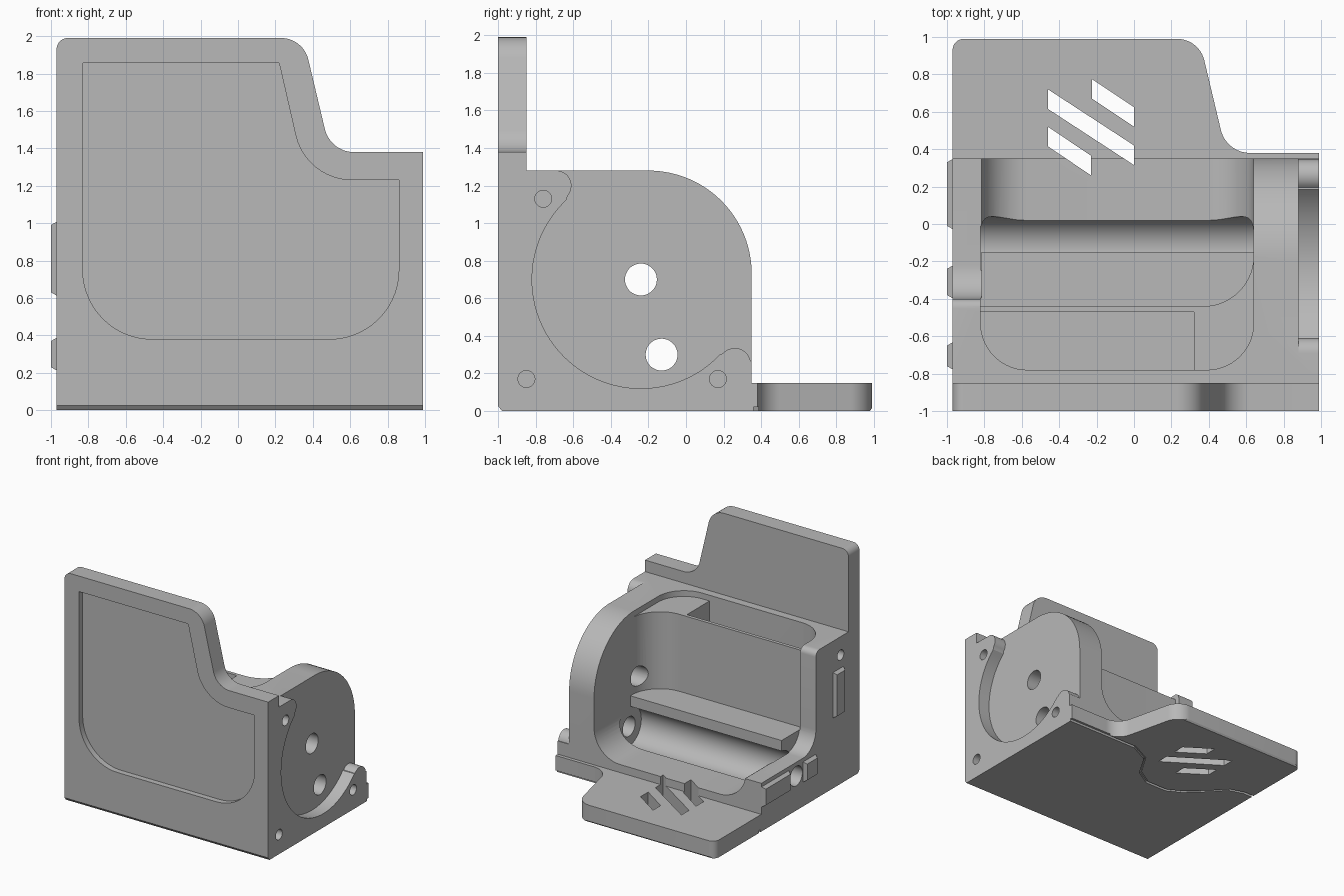
import bpy, bmesh, math

cube = bpy.data.objects.get("Cube")
if cube:
    bpy.data.objects.remove(cube, do_unlink=True)

grey = bpy.data.materials.new("plain grey")
grey.use_nodes = True
COLOUR = (0.48, 0.48, 0.48, 1)
grey.diffuse_color = COLOUR
for node in grey.node_tree.nodes:
    if node.type == "BSDF_PRINCIPLED":
        node.inputs["Base Color"].default_value = COLOUR


def arc(cu, cv, r, start, end, n=14):
    angles = [math.radians(start + (end - start) * i / n) for i in range(n + 1)]
    return [(cu + r * math.cos(a), cv + r * math.sin(a)) for a in angles]


def circle(cu, cv, r):
    return arc(cu, cv, r, 0, 360, 36)[:-1]


def prism(name, points, axis, low, high, inset=0):
    """Extrude a profile along an axis; inset shrinks the low end."""
    place = {"x": lambda u, v, w: (w, u, v),
             "y": lambda u, v, w: (u, w, v),
             "z": lambda u, v, w: (u, v, w)}[axis]
    mu = sum(p[0] for p in points) / len(points)
    mv = sum(p[1] for p in points) / len(points)
    bm = bmesh.new()
    rings = []
    for w, k in ((low, inset), (high, 0)):
        rings.append([bm.verts.new(place(u - math.copysign(k, u - mu),
                                         v - math.copysign(k, v - mv), w))
                      for u, v in points])
    bm.faces.new(rings[0])
    bm.faces.new(rings[1])
    for i in range(len(points)):
        j = (i + 1) % len(points)
        bm.faces.new((rings[0][i], rings[0][j], rings[1][j], rings[1][i]))
    bmesh.ops.recalc_face_normals(bm, faces=bm.faces)
    mesh = bpy.data.meshes.new(name)
    bm.to_mesh(mesh)
    bm.free()
    mesh.materials.append(grey)
    obj = bpy.data.objects.new(name, mesh)
    bpy.context.collection.objects.link(obj)
    return obj


def activate(obj):
    bpy.ops.object.select_all(action="DESELECT")
    obj.select_set(True)
    bpy.context.view_layer.objects.active = obj


def cut(points, axis, low, high):
    """Cut a prism out of the housing."""
    tool = prism("cutter", points, axis, low, high)
    tool.hide_render = True
    activate(housing)
    mod = housing.modifiers.new("cut", "BOOLEAN")
    mod.operation = "DIFFERENCE"
    mod.solver = "EXACT"
    mod.object = tool
    bpy.ops.object.modifier_apply(modifier=mod.name)
    bpy.data.objects.remove(tool, do_unlink=True)


LEFT, RIGHT = -0.82, 0.64   # cavity side walls

# Housing: side profile with the front plate, arched body and base plate
housing = prism("housing", [(-0.98, 0), (0.98, 0), (0.99, 0.015), (0.99, 0.15), (0.35, 0.15)]
                + arc(-0.2, 0.73, 0.55, 0, 90, 24)
                + [(-0.85, 1.28), (-0.85, 1.99), (-1, 1.99), (-1, 0.025)],
                "x", -0.97, 0.99)

# Stepped outline and rounded corner, the same on both plates
step = ([(0.23, 2.3)] + arc(0.23, 1.84, 0.15, 90, 15)
        + arc(0.62, 1.54, 0.16, 195, 270) + [(1.3, 1.38), (1.3, 2.3)])
corner = arc(-0.91, 1.93, 0.06, 90, 180, 8) + [(-1.1, 1.93), (-1.1, 2.2), (-0.91, 2.2)]
for outline in (step, corner):
    cut(outline, "y", -1.2, -0.6)
    cut([(x, h - 1) for x, h in outline], "z", -0.2, 0.5)

# Shallow panel on the front
cut([(-0.83, 1.855), (0.22, 1.855)] + arc(0.61, 1.54, 0.31, 195, 270)
    + [(0.86, 1.23)] + arc(0.49, 0.75, 0.37, 0, -90)
    + arc(-0.46, 0.75, 0.37, 270, 180), "y", -1.3, -0.95)

# Lowered side wall
cut([(0.5, 0.42)] + arc(-0.22, 0.6, 0.18, 270, 180)
    + arc(-0.45, 1.23, 0.05, 0, 90, 6) + [(-0.45, 1.5), (0.5, 1.5)],
    "x", -1.2, LEFT + 0.005)

# Round recess on the other side, with a lobe at each end of its rim
cut([(-0.69, 1.5)] + arc(-0.69, 1.2, 0.08, 90, -42)
    + arc(-0.24, 0.7, 0.58, 133, 317, 48)
    + arc(0.26, 0.25, 0.085, 140, 10) + [(0.6, 0.265), (0.6, 1.5)],
    "x", 0.88, 1.3)

# Cavity: top opening, deep pocket, back opening and rod trough
cut([(RIGHT, 0.6)] + arc(RIGHT - 0.25, -0.53, 0.25, 0, -90)
    + arc(LEFT + 0.25, -0.53, 0.25, 270, 180) + [(LEFT, 0.6)], "z", 1.23, 1.6)
cut([(RIGHT, 0.6)] + arc(RIGHT - 0.27, -0.17, 0.27, 0, -90)
    + [(LEFT, -0.44), (LEFT, 0.6)], "z", 0.56, 1.5)
cut([(RIGHT, 1.5)] + arc(RIGHT - 0.25, 0.47, 0.25, 0, -90)
    + arc(LEFT + 0.25, 0.47, 0.25, 270, 180) + [(LEFT, 1.5)], "y", -0.15, 0.6)
cut(circle(-0.13, 0.3, 0.17), "x", LEFT, RIGHT)

# Slot behind the front wall
cut([(0.32, -0.47), (0.32, -0.78)] + arc(LEFT + 0.25, -0.53, 0.25, 270, 180)
    + [(LEFT, -0.47)], "z", 0.3, 1.5)

# Axle holes and blind screw holes
cut(circle(-0.24, 0.7, 0.085), "x", 0.3, 1.2)
cut(circle(-0.13, 0.3, 0.085), "x", -1.2, 1.2)
for y, z in ((-0.76, 1.13), (-0.85, 0.17), (0.17, 0.17)):
    cut(circle(y, z, 0.045), "x", 0.84, 1.2)
cut(circle(-0.74, 1.12, 0.045), "x", -1.2, -0.87)

# Slanted slots through the base plate
for x0, x1, y0, y1 in ((-0.225, 0, 0.775, 0.625), (-0.46, 0, 0.72, 0.42),
                       (-0.46, -0.23, 0.52, 0.365)):
    cut([(x0, y0), (x1, y1), (x1, y1 - 0.105), (x0, y0 - 0.105)], "z", -0.2, 0.5)

# Fine groove under the base
path = [(1.1, 0.36), (0.3, 0.36), (0.12, 0.27), (0, 0.07), (-0.15, -0.02), (-0.35, -0.02),
        (-0.48, 0.05), (-0.64, 0.2), (-0.75, 0.32), (-0.88, 0.36), (-1.1, 0.36)]
cut(path + [(x, y + 0.025) for x, y in reversed(path)], "z", -0.1, 0.02)

# Locating lugs on the lowered side
parts = [housing]
for name, y0, y1, z0, z1 in (("front_lug", -0.78, -0.63, 0.61, 1.01),
                             ("middle_lug", -0.40, -0.22, 0.21, 0.39),
                             ("back_lug", -0.03, 0.35, 0.21, 0.39)):
    parts.append(prism(name, [(y0, z0), (y1, z0), (y1, z1), (y0, z1)],
                       "x", -1.0, -0.965, 0.02))

for part in parts:
    activate(part)
    bpy.ops.object.shade_smooth_by_angle(angle=math.radians(25))
